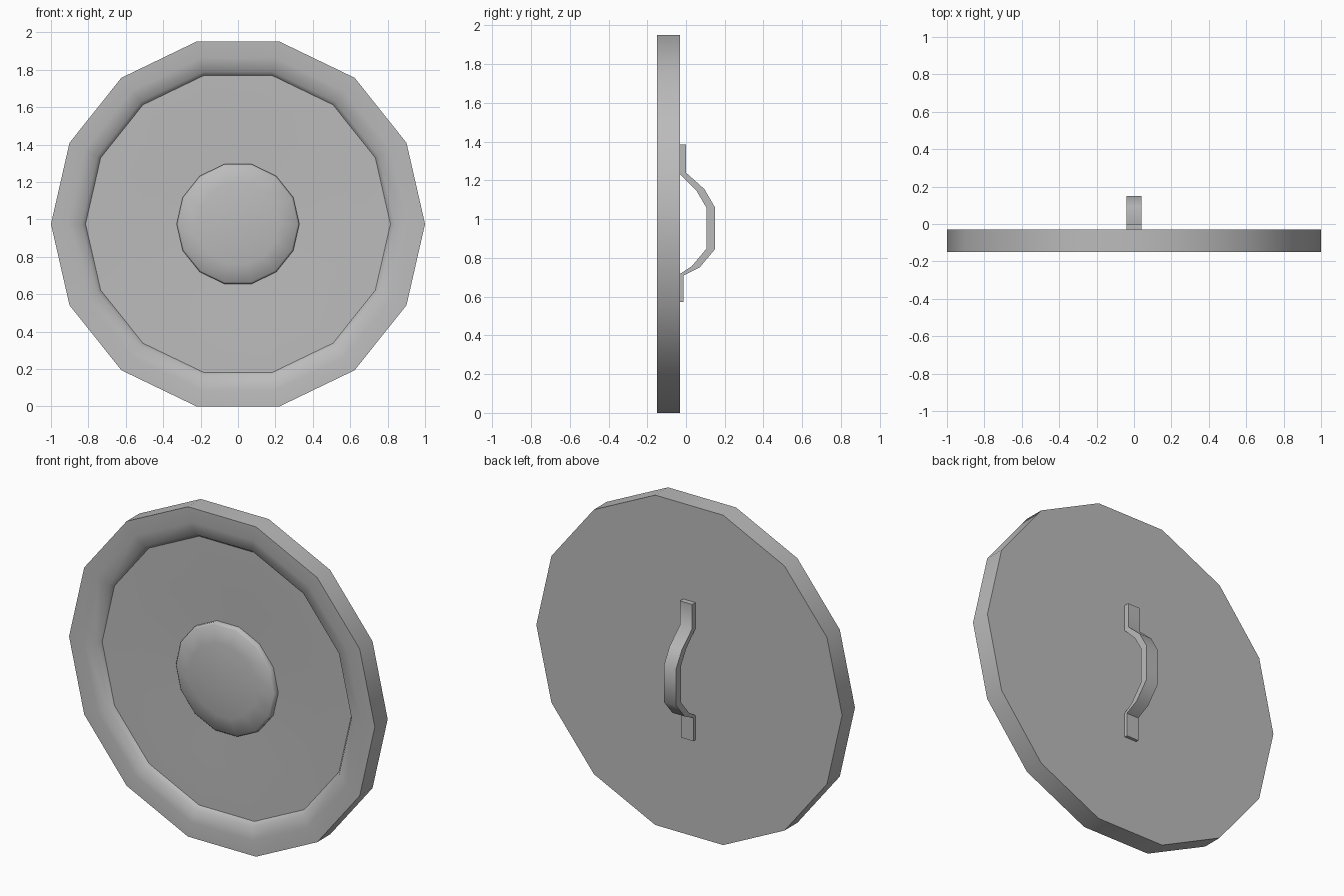
import bpy, bmesh, math

SIDES = 14
RADIUS = 1.0
CENTRE_Z = RADIUS * math.cos(math.pi / SIDES)

cube = bpy.data.objects.get("Cube")
if cube:
    bpy.data.objects.remove(cube, do_unlink=True)

grey = bpy.data.materials.new("plain_grey")
grey.use_nodes = True
colour = (0.5, 0.5, 0.5, 1)
grey.diffuse_color = colour
grey.node_tree.nodes["Principled BSDF"].inputs["Base Color"].default_value = colour


def finish(name, bm, angle):
    bmesh.ops.recalc_face_normals(bm, faces=bm.faces)
    mesh = bpy.data.meshes.new(name)
    bm.to_mesh(mesh)
    bm.free()
    obj = bpy.data.objects.new(name, mesh)
    bpy.context.collection.objects.link(obj)
    mesh.materials.append(grey)
    bpy.ops.object.select_all(action="DESELECT")
    obj.select_set(True)
    bpy.context.view_layer.objects.active = obj
    bpy.ops.object.shade_smooth_by_angle(angle=math.radians(angle))
    return obj


def lathe(name, profile, angle):
    """Turn (radius, y) pairs around the y axis; the last pair is the front pole."""
    bm = bmesh.new()
    rings = []
    for r, y in profile[:-1]:
        ring = []
        for i in range(SIDES):
            a = math.tau * i / SIDES
            ring.append(bm.verts.new((r * math.cos(a), y, CENTRE_Z + r * math.sin(a))))
        rings.append(ring)
    pole = bm.verts.new((0, profile[-1][1], CENTRE_Z))
    bm.faces.new(rings[0])
    for i in range(SIDES):
        j = (i + 1) % SIDES
        for a, b in zip(rings, rings[1:]):
            bm.faces.new((a[i], a[j], b[j], b[i]))
        bm.faces.new((rings[-1][i], rings[-1][j], pole))
    return finish(name, bm, angle)


# Round body: flat back, straight edge, rim rolling inward, shallow dished face
lathe("shield_body", [
    (1.0, -0.03), (1.0, -0.15), (0.91, -0.147), (0.835, -0.132),
    (0.815, -0.105), (0.55, -0.102), (0.33, -0.092), (0, -0.092)], 50)

# Low domed boss in the middle
lathe("centre_boss", [
    (0.328, -0.085), (0.328, -0.112), (0.318, -0.122),
    (0.22, -0.138), (0.11, -0.147), (0, -0.15)], 50)

# Bent strap handle on the back, side outline as (y, z)
outline = [
    (-0.03, 1.385), (0, 1.385), (0, 1.24), (0.095, 1.155), (0.15, 1.06),
    (0.15, 0.845), (0.07, 0.75), (-0.012, 0.71), (-0.012, 0.572), (-0.03, 0.572),
    (-0.03, 0.718), (0.03, 0.757), (0.105, 0.847), (0.105, 1.06),
    (0.055, 1.145), (-0.03, 1.23)]
bm = bmesh.new()
side = bm.faces.new([bm.verts.new((-0.04, y, z)) for y, z in outline])
extruded = bmesh.ops.extrude_face_region(bm, geom=[side], use_keep_orig=True)
moved = [v for v in extruded["geom"] if isinstance(v, bmesh.types.BMVert)]
bmesh.ops.translate(bm, verts=moved, vec=(0.08, 0, 0))
finish("back_handle", bm, 50)
